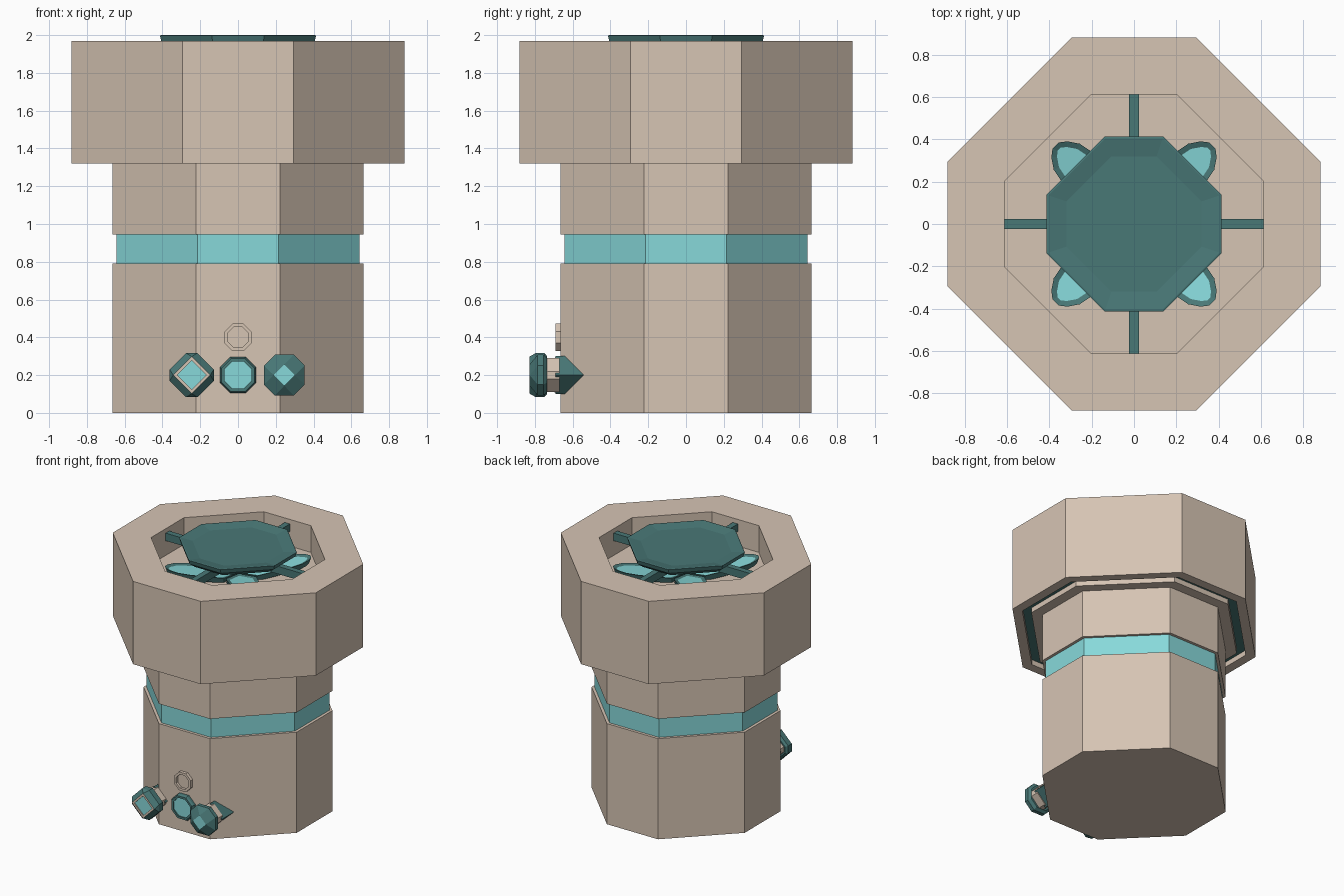
import bpy, bmesh, math
from mathutils import Vector, Matrix

cube = bpy.data.objects.get("Cube")
if cube:
    bpy.data.objects.remove(cube, do_unlink=True)


def material(name, srgb):
    lin = [((c + 0.055) / 1.055) ** 2.4 for c in srgb] + [1.0]
    m = bpy.data.materials.new(name)
    m.use_nodes = True
    m.diffuse_color = lin
    bsdf = m.node_tree.nodes["Principled BSDF"]
    bsdf.inputs["Base Color"].default_value = lin
    bsdf.inputs["Roughness"].default_value = 0.8
    return m


MATS = [material("sandstone", (0.84, 0.77, 0.705)),
        material("dark_teal", (0.285, 0.47, 0.465)),
        material("pale_teal", (0.53, 0.85, 0.855))]
STONE, TEAL, PALE = 0, 1, 2


def finish(bm, name):
    bmesh.ops.recalc_face_normals(bm, faces=bm.faces[:])
    mesh = bpy.data.meshes.new(name)
    bm.to_mesh(mesh)
    bm.free()
    for m in MATS:
        mesh.materials.append(m)
    ob = bpy.data.objects.new(name, mesh)
    bpy.context.scene.collection.objects.link(ob)
    return ob


def upright(u, v, t):
    return Vector((u, v, t))


def on_front(x, z):
    # t is the distance out from the centre towards the front
    return lambda u, v, t: Vector((x + u, -t, z + v))


def loft(name, rings, first, last, place=upright):
    """Octagonal loft. Ring: (half width, half flat side, t, colour of band to next ring)."""
    bm = bmesh.new()
    loops = []
    for a, c, t, _ in rings:
        pts = [(a, -c), (a, c), (c, a), (-c, a), (-a, c), (-a, -c), (-c, -a), (c, -a)]
        loops.append([bm.verts.new(place(u, v, t)) for u, v in pts])
    for k in range(len(loops) - 1):
        lo, hi = loops[k], loops[k + 1]
        for i in range(8):
            j = (i + 1) % 8
            bm.faces.new((lo[i], lo[j], hi[j], hi[i])).material_index = rings[k][3]
    bm.faces.new(loops[0][::-1]).material_index = first
    bm.faces.new(loops[-1]).material_index = last
    bmesh.ops.remove_doubles(bm, verts=bm.verts[:], dist=0.0005)
    return finish(bm, name)


def third(profile):
    # The building's octagons have a flat side one third of their width
    return [(a, a / 3, t, m) for a, t, m in profile]


# Tower body with a recessed coloured band
loft("tower_body", third([
    (0.665, 0.0, STONE), (0.665, 0.79, STONE), (0.643, 0.79, PALE),
    (0.643, 0.945, STONE), (0.665, 0.945, STONE), (0.665, 1.36, STONE)]), STONE, STONE)

# Wide head: grooved underside, outer wall, rim and sunken floor
loft("tower_head", third([
    (0.64, 1.32, STONE), (0.745, 1.32, STONE), (0.745, 1.36, TEAL), (0.81, 1.36, STONE),
    (0.81, 1.32, STONE), (0.882, 1.32, STONE), (0.882, 1.97, STONE),
    (0.612, 1.97, STONE), (0.612, 1.76, STONE)]), STONE, STONE)

# Shallow dished cap held over the opening
loft("cap", third([
    (0.36, 1.93, TEAL), (0.405, 1.965, TEAL), (0.414, 1.998, TEAL),
    (0.405, 2.0, TEAL), (0.32, 1.985, TEAL)]), TEAL, TEAL)

# Four spokes from the cap to the wall
for i in range(4):
    bm = bmesh.new()
    bmesh.ops.create_cube(bm, size=1, matrix=Matrix.Rotation(i * math.pi / 2, 4, "Z")
                          @ Matrix.Translation((0.365, 0, 1.905))
                          @ Matrix.Diagonal((0.5, 0.045, 0.06, 1)))
    for f in bm.faces:
        f.material_index = TEAL
    finish(bm, f"spoke_{i + 1}")

# Four rising petals under the cap, each with a pale inset
HALF = [(0.12, 0.11), (0.354, 0.106), (0.45, 0.087), (0.50, 0.053), (0.525, 0.02)]
OUTLINE = [(0.01, 0)] + [(r, -w) for r, w in HALF] + [(r, w) for r, w in HALF[::-1]]
for i in range(4):
    bm = bmesh.new()
    top = [bm.verts.new((r, w, 1.775 + 0.17 * r)) for r, w in OUTLINE]
    low = [bm.verts.new((r * 0.97, w * 0.9, 1.73 + 0.17 * r)) for r, w in OUTLINE]
    n = len(top)
    face = bm.faces.new(top)
    bm.faces.new(low[::-1])
    for k in range(n):
        j = (k + 1) % n
        bm.faces.new((low[k], low[j], top[j], top[k]))
    for f in bm.faces:
        f.material_index = TEAL
    bm.normal_update()
    bmesh.ops.inset_individual(bm, faces=[face], thickness=0.028, depth=-0.008)
    face.material_index = PALE
    bmesh.ops.rotate(bm, verts=bm.verts[:], cent=(0, 0, 0),
                     matrix=Matrix.Rotation(math.pi / 4 + i * math.pi / 2, 3, "Z"))
    finish(bm, f"petal_{i + 1}")

# Diamond sockets and stone stems for the two outer knobs
for side, x in (("right", -0.245), ("left", 0.245)):
    loft(side + "_knob_socket", [(0.1, 0, 0.5, TEAL), (0.1, 0, 0.66, TEAL),
                                 (0.1, 0, 0.69, TEAL)], TEAL, TEAL, on_front(x, 0.2))
    loft(side + "_knob_stem", [(0.09, 0.02, 0.67, STONE), (0.09, 0.02, 0.75, STONE)],
         STONE, STONE, on_front(x, 0.2))

# Framed diamond knob
loft("right_knob", [
    (0.10, 0.025, 0.735, TEAL), (0.117, 0.03, 0.75, TEAL), (0.117, 0.03, 0.795, TEAL),
    (0.098, 0, 0.828, STONE), (0.077, 0, 0.828, STONE), (0.077, 0, 0.82, PALE)],
    TEAL, PALE, on_front(-0.245, 0.2))

# Faceted knob
loft("left_knob", [
    (0.09, 0.04, 0.735, TEAL), (0.108, 0.05, 0.755, TEAL), (0.108, 0.05, 0.785, TEAL),
    (0.056, 0, 0.828, PALE)], TEAL, PALE, on_front(0.245, 0.2))

# Round button between the knobs
loft("centre_button", [
    (0.096, 0.04, 0.64, TEAL), (0.096, 0.04, 0.685, TEAL), (0.088, 0.036, 0.7, TEAL),
    (0.072, 0.03, 0.7, TEAL), (0.072, 0.03, 0.69, PALE)], TEAL, PALE, on_front(0, 0.2))

# Small stone ring above the button
loft("small_ring", [
    (0.072, 0.03, 0.65, STONE), (0.072, 0.03, 0.69, STONE), (0.054, 0.022, 0.69, STONE),
    (0.054, 0.022, 0.67, STONE)], STONE, STONE, on_front(0, 0.4))
